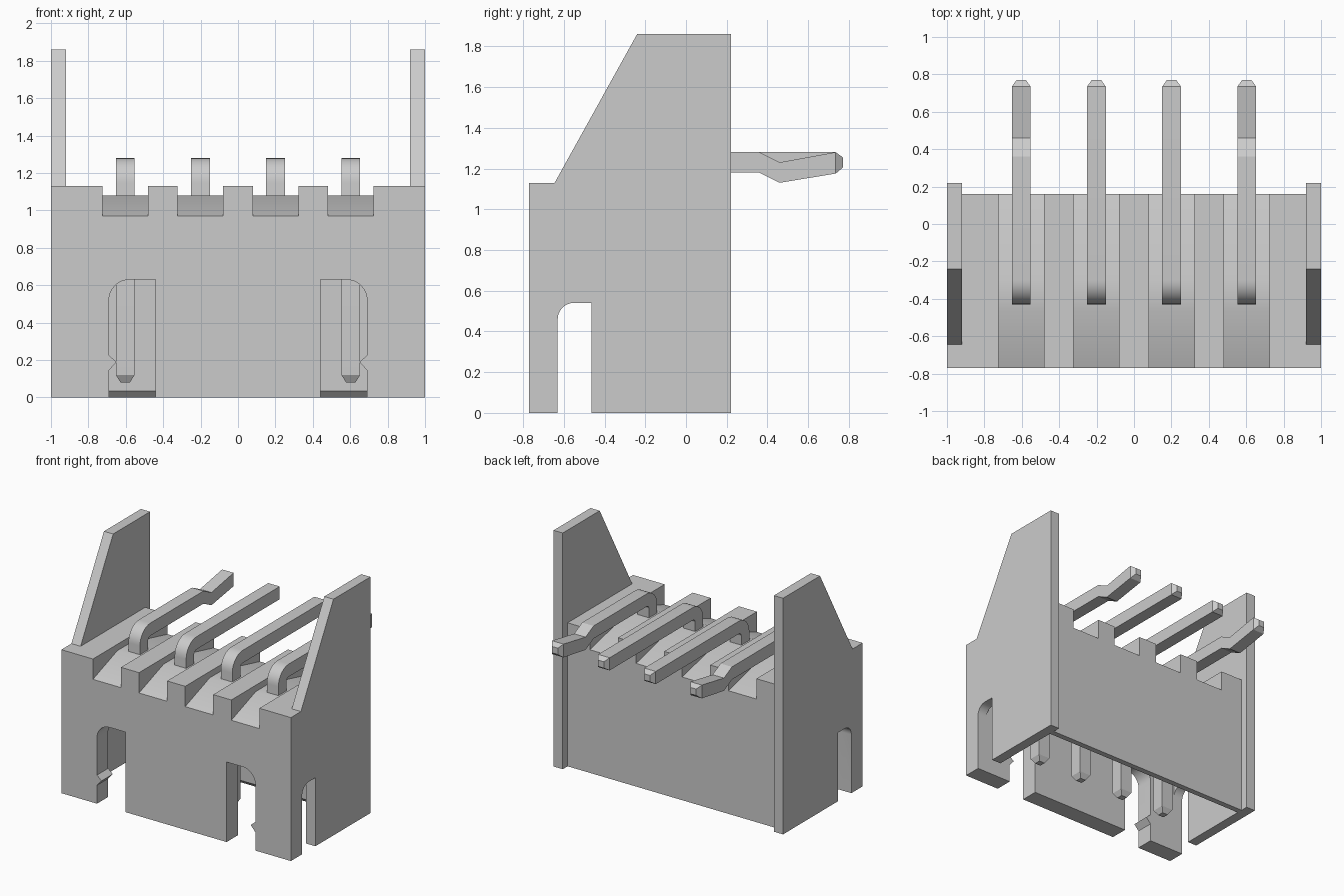
import bpy, bmesh
from math import sin, cos, pi

if "Cube" in bpy.data.objects:
    bpy.data.objects.remove(bpy.data.objects["Cube"])


def new_object(name, bm):
    bmesh.ops.recalc_face_normals(bm, faces=bm.faces)
    mesh = bpy.data.meshes.new(name)
    bm.to_mesh(mesh)
    bm.free()
    obj = bpy.data.objects.new(name, mesh)
    bpy.context.collection.objects.link(obj)
    return obj


def prism(name, profile, axis, lo, hi):
    """Extrude a (y, z) profile along x, or an (x, z) profile along y."""
    bm = bmesh.new()
    place = (lambda p, t: (t, *p)) if axis == 'x' else (lambda p, t: (p[0], t, p[1]))
    a = [bm.verts.new(place(p, lo)) for p in profile]
    b = [bm.verts.new(place(p, hi)) for p in profile]
    bm.faces.new(a)
    bm.faces.new(b)
    n = len(a)
    for i in range(n):
        j = (i + 1) % n
        bm.faces.new((a[i], a[j], b[j], b[i]))
    return new_object(name, bm)


def arc(cx, cz, r, a0, a1, n=8):
    return [(cx + r * cos(a0 + (a1 - a0) * i / n),
             cz + r * sin(a0 + (a1 - a0) * i / n)) for i in range(n + 1)]


def boolean(target, tool, operation):
    tool.hide_render = True
    mod = target.modifiers.new(tool.name, 'BOOLEAN')
    mod.operation, mod.solver, mod.object = operation, 'EXACT', tool
    bpy.context.view_layer.objects.active = target
    bpy.ops.object.modifier_apply(modifier=mod.name)
    bpy.data.objects.remove(tool)


def smooth(obj, angle):
    bpy.ops.object.select_all(action='DESELECT')
    obj.select_set(True)
    bpy.context.view_layer.objects.active = obj
    bpy.ops.object.shade_smooth_by_angle(angle=angle)


PIN_X = (-0.603, -0.201, 0.201, 0.603)
FRONT, INNER_FRONT, BACK = -0.77, -0.63, 0.16

# Housing block with a tall sloped wall at each end
housing = prism("housing", [(FRONT, 0), (BACK, 0), (BACK, 1.13), (FRONT, 1.13)], 'x', -0.95, 0.95)
wall = [(FRONT, 0), (0.22, 0), (0.22, 1.86), (-0.24, 1.86), (-0.645, 1.13), (FRONT, 1.13)]
for lo, hi in ((-1, -0.92), (0.92, 1)):
    boolean(housing, prism("end_wall", wall, 'x', lo, hi), 'UNION')

# Socket cavity, open below, with a lead-in chamfer on the back wall
cavity = [(INNER_FRONT, -0.1), (0.115, -0.1), (0.115, 0), (0.08, 0.035), (0.08, 0.8), (INNER_FRONT, 0.8)]
boolean(housing, prism("cavity_cutter", cavity, 'x', -0.92, 0.92), 'DIFFERENCE')

# Slot through both end walls
side_slot = [(-0.465, -0.1), (-0.465, 0.54)] + arc(-0.55, 0.46, 0.08, pi / 2, pi) + [(INNER_FRONT, -0.1)]
boolean(housing, prism("side_slot_cutter", side_slot, 'x', -1.1, 1.1), 'DIFFERENCE')

# Front latch slots, each with a small pointed catch
front_slot = ([(0.44, -0.1), (0.69, -0.1), (0.69, 0.145), (0.65, 0.19), (0.69, 0.225)]
              + arc(0.58, 0.52, 0.11, 0, pi / 2) + [(0.44, 0.63)])
for s in (-1, 1):
    cutter = prism("front_slot_cutter", [(s * x, z) for x, z in front_slot], 'y', -0.9, -0.6)
    boolean(housing, cutter, 'DIFFERENCE')

# Ridged notches in the top, under the pins
notch = [(-0.9, 0.97), (FRONT, 0.97), (-0.465, 1.08), (-0.30, 1.08), (BACK, 0.97),
         (0.3, 0.97), (0.3, 1.3), (-0.9, 1.3)]
for x in PIN_X:
    boolean(housing, prism("notch_cutter", notch, 'x', x - 0.122, x + 0.122), 'DIFFERENCE')
smooth(housing, 0.35)


def pin(name, x, kinked):
    """Bent square pin: rings of outer point, inner point and half width."""
    rings = [((-0.405, 0.08), (-0.355, 0.08), 0.025), ((-0.43, 0.12), (-0.33, 0.12), 0.05)]
    rings += [(o, i, 0.05) for o, i in zip(arc(-0.30, 1.15, 0.13, pi, pi / 2),
                                           arc(-0.30, 1.15, 0.03, pi, pi / 2))]
    if kinked:
        rings += [((0.36, 1.28), (0.36, 1.18), 0.05), ((0.46, 1.23), (0.46, 1.13), 0.05)]
    rings += [((0.735, 1.28), (0.735, 1.175 if kinked else 1.18), 0.05),
              ((0.77, 1.255), (0.77, 1.205), 0.025)]
    bm = bmesh.new()
    loops = [[bm.verts.new((x + s * w, *p)) for s, p in ((-1, o), (1, o), (1, i), (-1, i))]
             for o, i, w in rings]
    for a, b in zip(loops, loops[1:]):
        for k in range(4):
            m = (k + 1) % 4
            bm.faces.new((a[k], a[m], b[m], b[k]))
    bm.faces.new(loops[0])
    bm.faces.new(loops[-1])
    smooth(new_object(name, bm), 0.25)


# Four contact pins; the outer two have a retaining kink
for n, x in enumerate(PIN_X):
    pin(f"contact_pin_{n + 1}", x, n in (0, 3))
